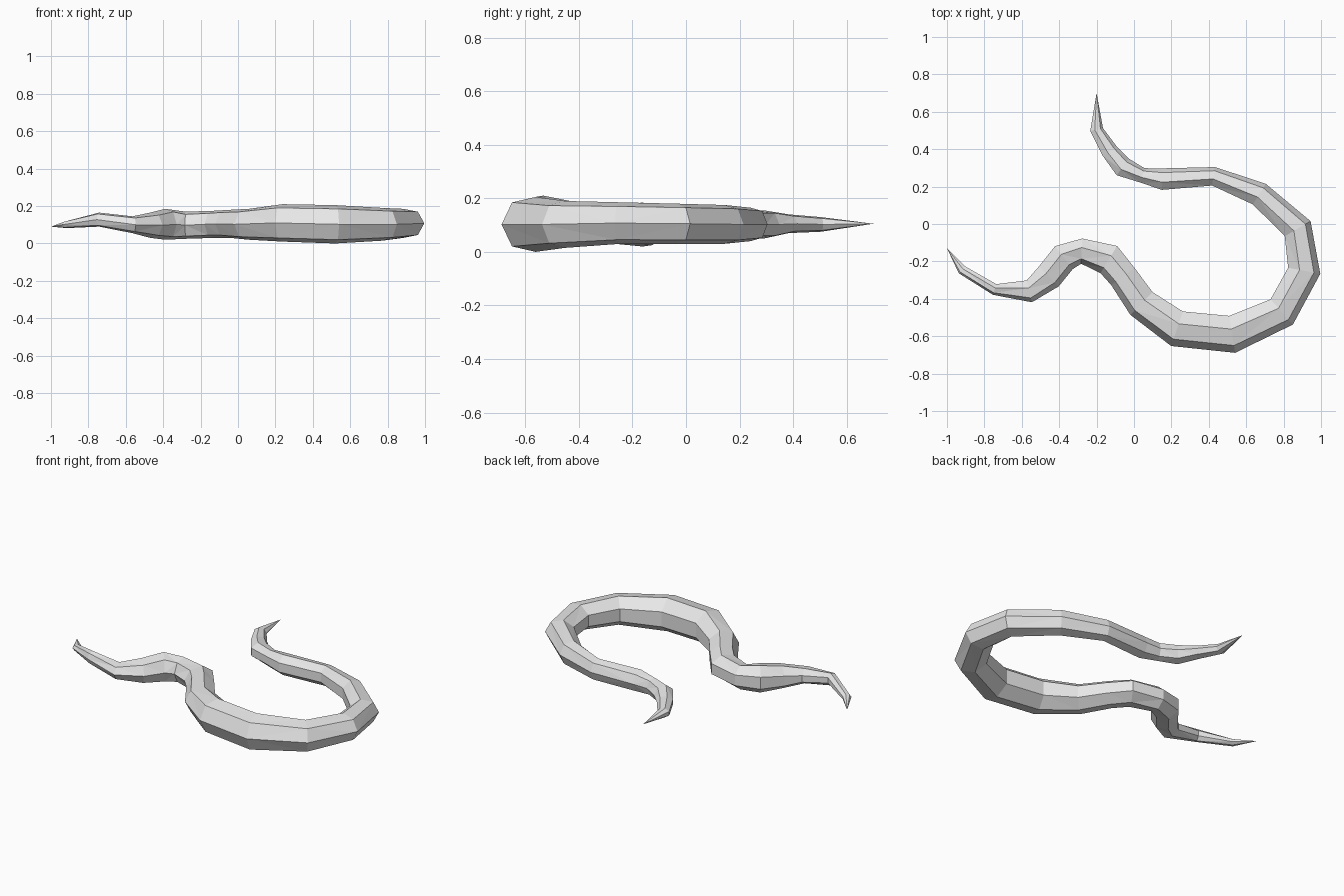
import bpy
import bmesh
from math import cos, sin, tau
from mathutils import Vector

SIDES = 7

default_cube = bpy.data.objects.get("Cube")
if default_cube:
    bpy.data.objects.remove(default_cube, do_unlink=True)


def make_material(name, colour):
    material = bpy.data.materials.new(name)
    material.use_nodes = True
    material.diffuse_color = colour
    shader = material.node_tree.nodes["Principled BSDF"]
    shader.inputs["Base Color"].default_value = colour
    shader.inputs["Roughness"].default_value = 0.8
    return material


# Pointed ends of the body
tail_tip = Vector((-.2, .7, .105))
head_tip = Vector((-1, -.13, .09))

# Body stations: centre x, centre y, width, underside height, top height
stations = [
    (-.2, .505, .07, .075, .13),
    (-.13, .39, .09, .07, .14),
    (-.06, .305, .11, .05, .155),
    (.045, .26, .08, .05, .155),
    (.15, .24, .115, .04, .165),
    (.425, .255, .1, .04, .165),
    (.67, .16, .13, .03, .175),
    (.875, -.025, .16, .03, .18),
    (.91, -.25, .175, .03, .185),
    (.79, -.47, .18, .015, .19),
    (.525, -.59, .2, 0, .205),
    (.23, -.56, .195, .01, .21),
    (.04, -.425, .17, .02, .185),
    (-.06, -.28, .155, .03, .18),
    (-.135, -.19, .17, .03, .175),
    (-.28, -.145, .135, .025, .17),
    (-.375, -.18, .155, .02, .185),
    (-.455, -.28, .15, .03, .165),
    (-.56, -.36, .12, .055, .145),
    (-.745, -.35, .06, .09, .165),
    (-.92, -.245, .05, .082, .12),
]


def outward_direction(before, after):
    """Horizontal direction square to the path, on the outer side of the bend."""
    along = (after - before).normalized()
    return Vector((-along.y, along.x, 0))


def section_points(station, outward):
    """Seven-sided section with one corner pointing outward."""
    x, y, width, low, high = station
    outer_corner = Vector((x, y, (low + high) / 2)) + outward * width / 2
    widest = 1 - cos(tau * (SIDES // 2) / SIDES)
    tallest = max(sin(tau * i / SIDES) for i in range(SIDES))
    for i in range(SIDES):
        angle = tau * i / SIDES
        inward = width * (1 - cos(angle)) / widest
        rise = (high - low) / 2 * sin(angle) / tallest
        yield outer_corner - outward * inward + Vector((0, 0, rise))


def build_body(name, material):
    mesh_builder = bmesh.new()

    # Rings along the winding path
    path = [tail_tip.xy] + [Vector(s[:2]) for s in stations] + [head_tip.xy]
    rings = []
    for station, before, after in zip(stations, path, path[2:]):
        outward = outward_direction(before, after)
        points = section_points(station, outward)
        rings.append([mesh_builder.verts.new(p) for p in points])

    # Skin between neighbouring rings
    for ring, following in zip(rings, rings[1:]):
        for i in range(SIDES):
            j = (i + 1) % SIDES
            mesh_builder.faces.new((ring[i], ring[j], following[j], following[i]))

    # Tapered ends
    for tip, ring in ((tail_tip, rings[0]), (head_tip, rings[-1])):
        point = mesh_builder.verts.new(tip)
        for i in range(SIDES):
            mesh_builder.faces.new((ring[i], ring[(i + 1) % SIDES], point))

    # Faceted surface
    bmesh.ops.triangulate(mesh_builder, faces=mesh_builder.faces[:])
    bmesh.ops.recalc_face_normals(mesh_builder, faces=mesh_builder.faces[:])

    mesh = bpy.data.meshes.new(name)
    mesh_builder.to_mesh(mesh)
    mesh_builder.free()
    mesh.materials.append(material)
    body = bpy.data.objects.new(name, mesh)
    bpy.context.collection.objects.link(body)
    return body


build_body("worm_body", make_material("light grey", (.8, .8, .8, 1)))
